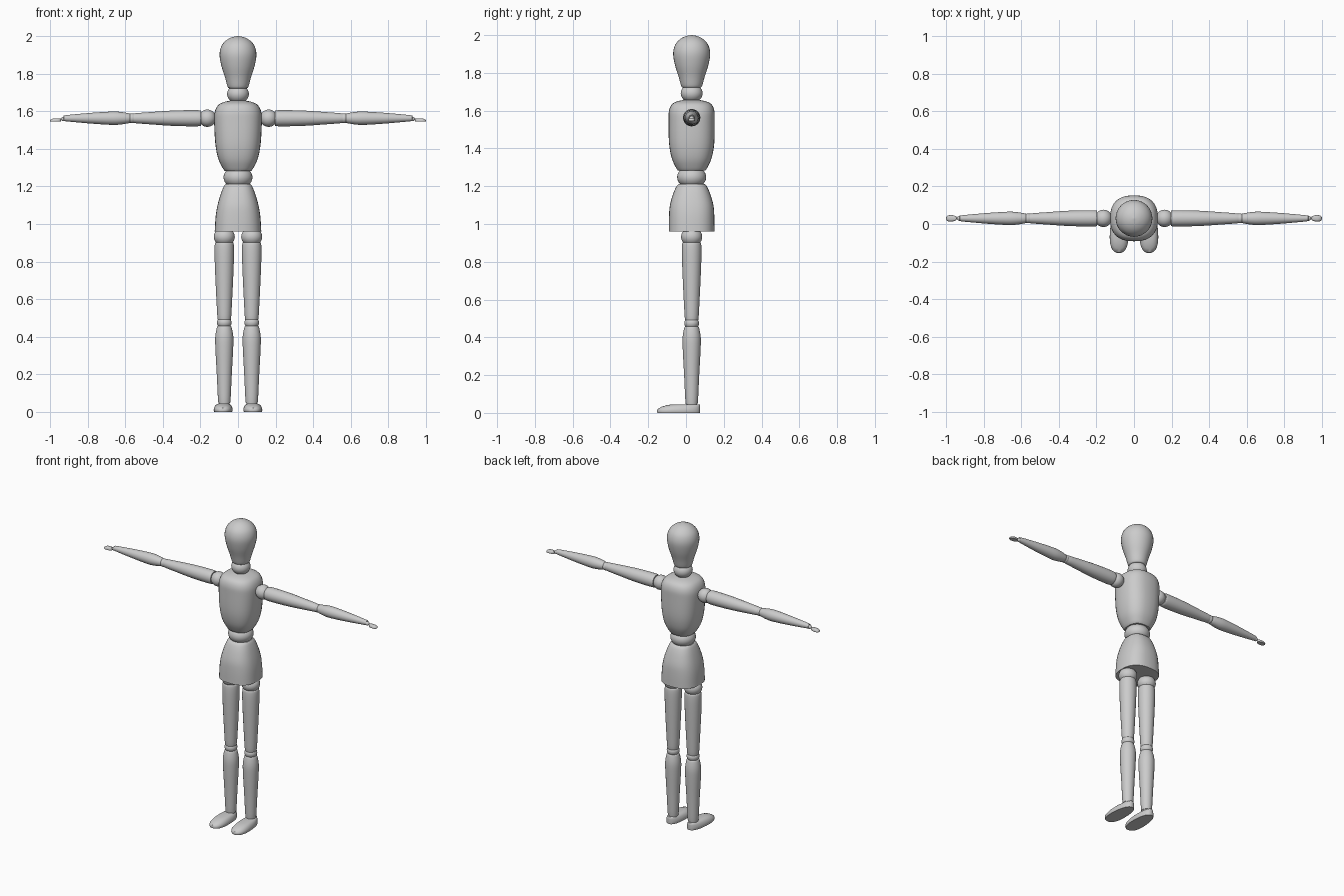
import bpy, bmesh, math
from mathutils import Matrix, Vector

if "Cube" in bpy.data.objects:
    bpy.data.objects.remove(bpy.data.objects["Cube"])

wood = bpy.data.materials.new("plain_grey")
wood.diffuse_color = (0.6, 0.6, 0.6, 1)
wood.use_nodes = True
wood.node_tree.nodes["Principled BSDF"].inputs["Base Color"].default_value = wood.diffuse_color
SEG, CY = 32, 0.03          # sides per ring, depth of the body axis


def smooth_rows(rows, steps=4):
    """Catmull-Rom interpolation through profile rows."""
    pts = [Vector(r) for r in rows]
    pts = [pts[0]] + pts + [pts[-1]]
    out = []
    for i in range(1, len(pts) - 2):
        p0, p1, p2, p3 = pts[i - 1:i + 3]
        for k in range(steps):
            t = k / steps
            out.append(0.5 * (2 * p1 + (p2 - p0) * t + (2 * p0 - 5 * p1 + 4 * p2 - p3) * t * t
                              + (3 * p1 - p0 - 3 * p2 + p3) * t ** 3))
    return out + [pts[-1]]


def loft(name, rows, matrix, n=2.0, taper=0.0):
    """Stack super-ellipse rings; row = (height, half x, half y, y offset)."""
    bm = bmesh.new()
    rings = []
    for h, rx, ry, oy in rows:
        ring = []
        for s in range(SEG):
            a = 2 * math.pi * s / SEG
            c, d = math.cos(a), math.sin(a)
            u = math.copysign(abs(c) ** (2 / n), c)
            v = math.copysign(abs(d) ** (2 / n), d)
            ring.append(bm.verts.new((rx * u * (1 - taper * v), oy + ry * v, h)))
        rings.append(ring)
    for lo, hi in zip(rings, rings[1:]):
        for s in range(SEG):
            t = (s + 1) % SEG
            bm.faces.new((lo[s], lo[t], hi[t], hi[s]))
    bm.faces.new(rings[0][::-1])
    bm.faces.new(rings[-1])
    bm.transform(matrix)
    bmesh.ops.recalc_face_normals(bm, faces=bm.faces)
    finish(name, bm)


def finish(name, bm):
    me = bpy.data.meshes.new(name)
    bm.to_mesh(me)
    bm.free()
    ob = bpy.data.objects.new(name, me)
    bpy.context.collection.objects.link(ob)
    me.materials.append(wood)
    bpy.context.view_layer.objects.active = ob
    ob.select_set(True)
    bpy.ops.object.shade_smooth_by_angle(angle=math.radians(40))
    ob.select_set(False)


def turned(name, profile, matrix):
    """Round part from (height, radius) points."""
    loft(name, smooth_rows([(h, r, r, 0) for h, r in profile]), matrix)


def ball(name, loc, size):
    bm = bmesh.new()
    bmesh.ops.create_uvsphere(bm, u_segments=SEG, v_segments=16, radius=1)
    bm.transform(Matrix.Translation(loc) @ Matrix.Diagonal((*size, 1)))
    finish(name, bm)


def paddle(name, matrix):
    """Flat-soled rounded foot, also used scaled down for the hand."""
    rows = [(0, .047, .113, -.069), (.008, .05, .115, -.07), (.02, .049, .113, -.068),
            (.032, .043, .103, -.058), (.04, .036, .09, -.045), (.045, .025, .074, -.032)]
    loft(name, rows, matrix, 2.4, 0.1)


body = Matrix.Translation((0, CY, 0))

# Head and neck
turned("head", [(1.722, .045), (1.73, .055), (1.78, .069), (1.84, .088), (1.90, .098),
                (1.945, .089), (1.975, .066), (1.993, .035), (2.0, .003)], body)
ball("neck", (0, CY, 1.692), (.058, .058, .05))

# Torso, waist and pelvis with soft square sections
loft("torso", smooth_rows([(1.282, .070, .072, 0), (1.30, .083, .084, 0), (1.35, .106, .106, 0),
                           (1.43, .121, .120, 0), (1.55, .127, .122, 0), (1.60, .123, .120, 0),
                           (1.632, .106, .106, 0), (1.648, .078, .080, 0), (1.656, .045, .045, 0)]),
     body, 2.5)
ball("waist", (0, CY, 1.248), (.077, .077, .06))
loft("pelvis", smooth_rows([(.96, .124, .121, 0), (1.04, .119, .120, 0), (1.10, .109, .115, 0),
                            (1.16, .092, .098, 0), (1.20, .076, .080, 0), (1.213, .066, .066, 0)]),
     body, 2.5)

for side, tag in ((-1, "right"), (1, "left")):
    # Leg
    x = .073 * side
    leg = Matrix.Translation((x, CY, 0))
    ball(tag + "_hip", (x, CY, .932), (.056, .056, .05))
    turned(tag + "_thigh", [(.492, .030), (.498, .036), (.60, .042), (.75, .049), (.85, .052),
                            (.895, .050), (.903, .044)], leg)
    ball(tag + "_knee", (x, CY, .475), (.039, .039, .034))
    turned(tag + "_shin", [(.052, .028), (.058, .033), (.2, .040), (.33, .047), (.40, .048),
                           (.45, .039), (.458, .032)], leg)
    ball(tag + "_ankle", (x, CY, .045), (.028, .028, .025))
    paddle(tag + "_foot", Matrix.Translation((x + .003 * side, CY, 0))
           @ Matrix.Rotation(.03 * side, 4, 'Z'))

    # Arm
    z = 1.563
    arm = Matrix.Translation((0, CY, z)) @ Matrix.Rotation(math.pi / 2 * side, 4, 'Y')
    ball(tag + "_shoulder", (.163 * side, CY, z), (.046, .046, .046))
    turned(tag + "_upper_arm", [(.196, .036), (.203, .042), (.26, .043), (.36, .040), (.46, .033),
                                (.55, .026), (.556, .020)], arm)
    ball(tag + "_elbow", (.565 * side, CY, z), (.024, .026, .026))
    turned(tag + "_forearm", [(.574, .020), (.58, .026), (.64, .035), (.70, .034), (.80, .027),
                              (.918, .016), (.923, .012)], arm)
    ball(tag + "_wrist", (.928 * side, CY, z - .004), (.015, .013, .012))
    paddle(tag + "_hand", Matrix.Translation((.954 * side, CY, 1.545))
           @ Matrix.Rotation(math.pi / 2 * side, 4, 'Z') @ Matrix.Diagonal((.34, .25, .38, 1)))
